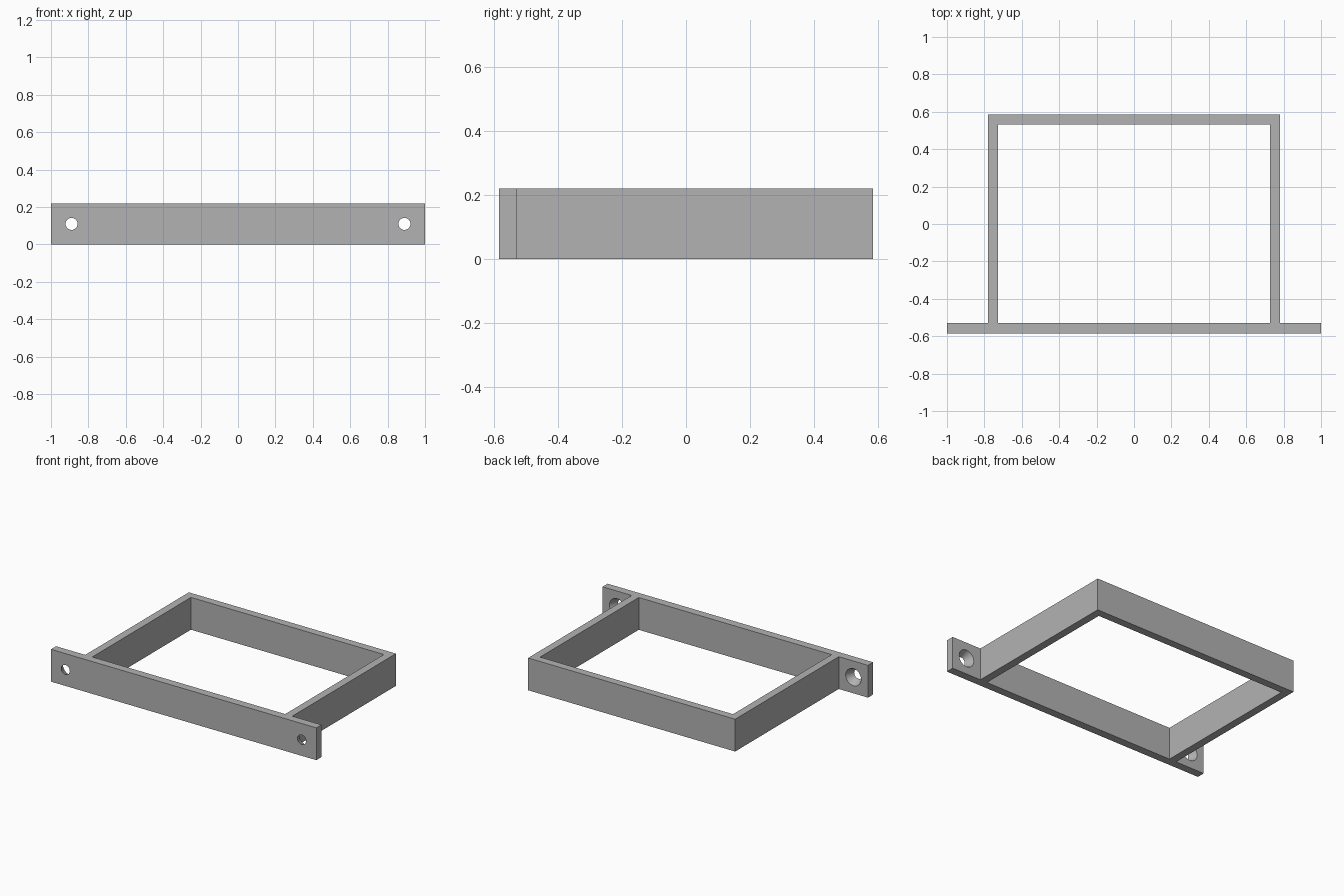
import bpy, bmesh
from math import radians
from mathutils import Matrix, Vector

cube = bpy.data.objects.get("Cube")
if cube:
    bpy.data.objects.remove(cube, do_unlink=True)

HEIGHT = 0.22
Y_FRONT, Y_PLATE, Y_INNER, Y_BACK = -0.585, -0.53, 0.532, 0.585
X_INNER, X_OUTER = 0.727, 0.78
HOLE_X, HOLE_FRONT, HOLE_BACK = 0.89, 0.032, 0.058

grey = bpy.data.materials.new("plain grey")
grey.use_nodes = True
colour = (0.45, 0.45, 0.45, 1)
grey.diffuse_color = colour
grey.node_tree.nodes["Principled BSDF"].inputs["Base Color"].default_value = colour


def make_object(name, bm):
    bmesh.ops.recalc_face_normals(bm, faces=bm.faces)
    mesh = bpy.data.meshes.new(name)
    bm.to_mesh(mesh)
    bm.free()
    mesh.materials.append(grey)
    obj = bpy.data.objects.new(name, mesh)
    bpy.context.collection.objects.link(obj)
    return obj


def extruded(name, outline):
    bm = bmesh.new()
    face = bm.faces.new([bm.verts.new((x, y, 0)) for x, y in outline])
    result = bmesh.ops.extrude_face_region(bm, geom=[face])
    top = [v for v in result["geom"] if isinstance(v, bmesh.types.BMVert)]
    bmesh.ops.translate(bm, verts=top, vec=(0, 0, HEIGHT))
    return make_object(name, bm)


def combine(target, tool, operation):
    mod = target.modifiers.new(operation.title(), "BOOLEAN")
    mod.operation = operation
    mod.solver = "EXACT"
    mod.object = tool
    bpy.context.view_layer.objects.active = target
    bpy.ops.object.modifier_apply(modifier=mod.name)
    bpy.data.objects.remove(tool, do_unlink=True)


# Front mounting plate joined to the U-shaped loop behind it
bracket = extruded("mounting_bracket", [
    (-1, Y_FRONT), (1, Y_FRONT), (1, Y_PLATE), (-1, Y_PLATE)])
y_root = (Y_FRONT + Y_PLATE) / 2
loop = extruded("rear_loop", [
    (X_OUTER, y_root), (X_OUTER, Y_BACK), (-X_OUTER, Y_BACK), (-X_OUTER, y_root),
    (-X_INNER, y_root), (-X_INNER, Y_INNER), (X_INNER, Y_INNER), (X_INNER, y_root)])
combine(bracket, loop, "UNION")

# Tapered screw holes, wider at the back; cutters overshoot both faces
depth = Y_PLATE - Y_FRONT
over = 0.1 * (HOLE_BACK - HOLE_FRONT)
for side in (-1, 1):
    bm = bmesh.new()
    place = (Matrix.Translation(Vector((side * HOLE_X, y_root, HEIGHT / 2)))
             @ Matrix.Rotation(radians(-90), 4, "X"))
    bmesh.ops.create_cone(bm, cap_ends=True, segments=48, radius1=HOLE_FRONT - over,
                          radius2=HOLE_BACK + over, depth=depth * 1.2, matrix=place)
    cutter = make_object("screw_hole_cutter", bm)
    cutter.hide_render = True
    combine(bracket, cutter, "DIFFERENCE")

# Smooth hole walls, sharp corners
bpy.ops.object.select_all(action="DESELECT")
bracket.select_set(True)
bpy.context.view_layer.objects.active = bracket
bpy.ops.object.shade_smooth_by_angle(angle=radians(30))
